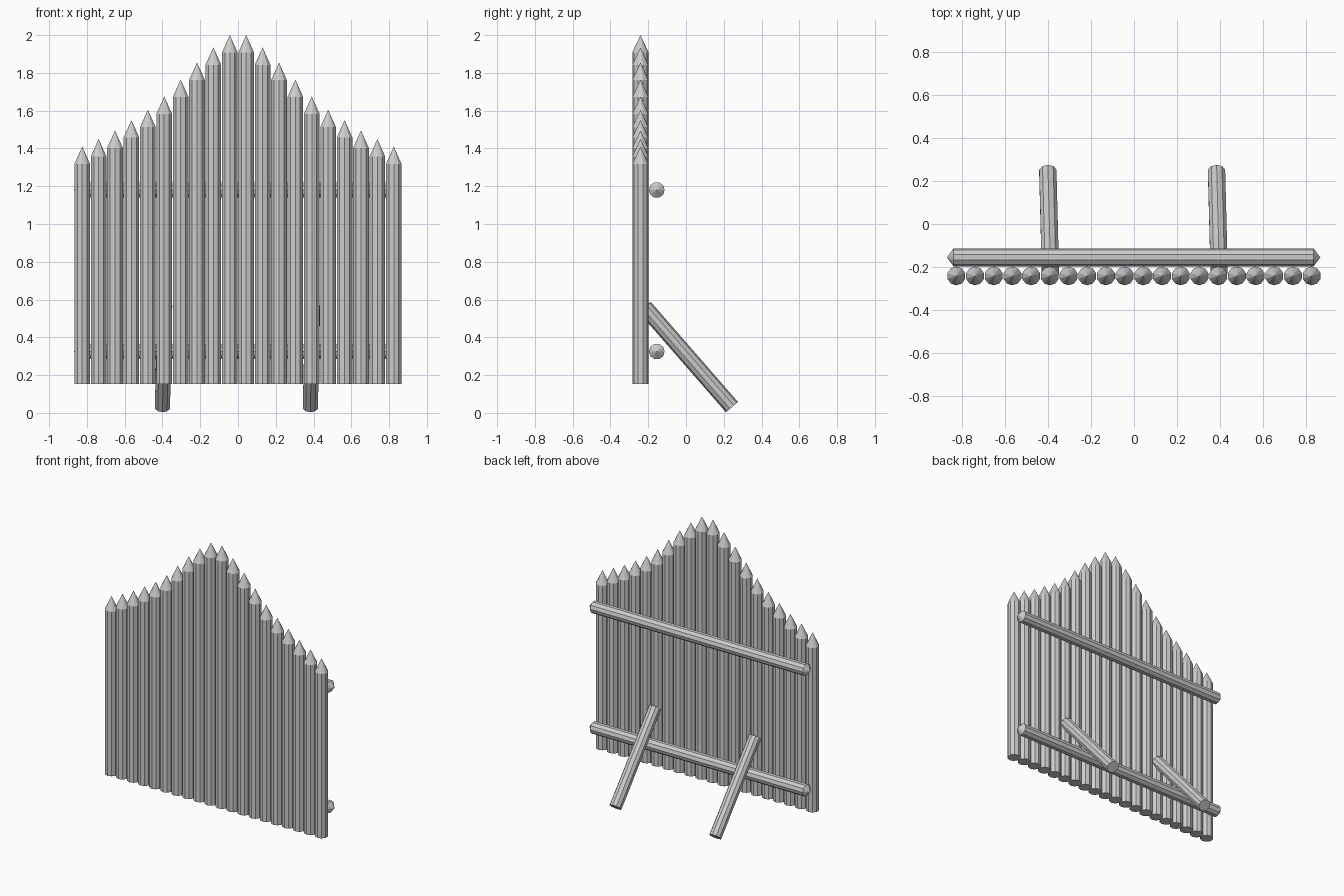
import bpy, bmesh
from mathutils import Vector

if "Cube" in bpy.data.objects:
    bpy.data.objects.remove(bpy.data.objects["Cube"])

SIDES = 10
R = 0.0435


def log(name, start, end, radius, tip_start=0.0, tip_end=0.0):
    """Faceted log between two points, with optional pointed ends."""
    start, end = Vector(start), Vector(end)
    axis = (end - start).normalized()
    rot = Vector((0, 0, 1)).rotation_difference(axis).to_matrix().to_4x4()
    bm = bmesh.new()
    bmesh.ops.create_cone(bm, cap_ends=True, segments=SIDES, radius1=radius,
                          radius2=radius, depth=(end - start).length)
    bmesh.ops.transform(bm, matrix=rot, verts=bm.verts)
    bmesh.ops.translate(bm, vec=(start + end) / 2, verts=bm.verts)
    bm.normal_update()
    caps = [f for f in bm.faces if len(f.verts) == SIDES]
    for cap in caps:
        at_end = cap.normal.dot(axis) > 0
        length = tip_end if at_end else tip_start
        if length:
            point = (end if at_end else start) + cap.normal * length
            poked = bmesh.ops.poke(bm, faces=[cap])
            poked["verts"][0].co = point
    mesh = bpy.data.meshes.new(name)
    bm.to_mesh(mesh)
    bm.free()
    obj = bpy.data.objects.new(name, mesh)
    bpy.context.collection.objects.link(obj)
    return obj


# Sharpened upright stakes, rising towards the middle
tips = [2.0, 1.935, 1.855, 1.765, 1.675, 1.605, 1.55, 1.495, 1.45, 1.41]
for i, top in enumerate(tips):
    x = (i + 0.5) * 0.0868
    for side, s in (("left", -1), ("right", 1)):
        log(f"stake_{side}_{i + 1}", (s * x, -0.241, 0.152),
            (s * x, -0.241, top - 0.092), R, tip_end=0.092)

# Horizontal rails with blunt points behind the stakes
for name, z in (("lower_rail", 0.325), ("upper_rail", 1.18)):
    log(name, (-0.837, -0.155, z), (0.833, -0.155, z), 0.042, 0.031, 0.032)

# Slanted props at the back
for name, x in (("left_prop", -0.40), ("right_prop", 0.383)):
    log(name, (x, 0.243, 0.031), (x + 0.012, -0.218, 0.56), 0.042)
